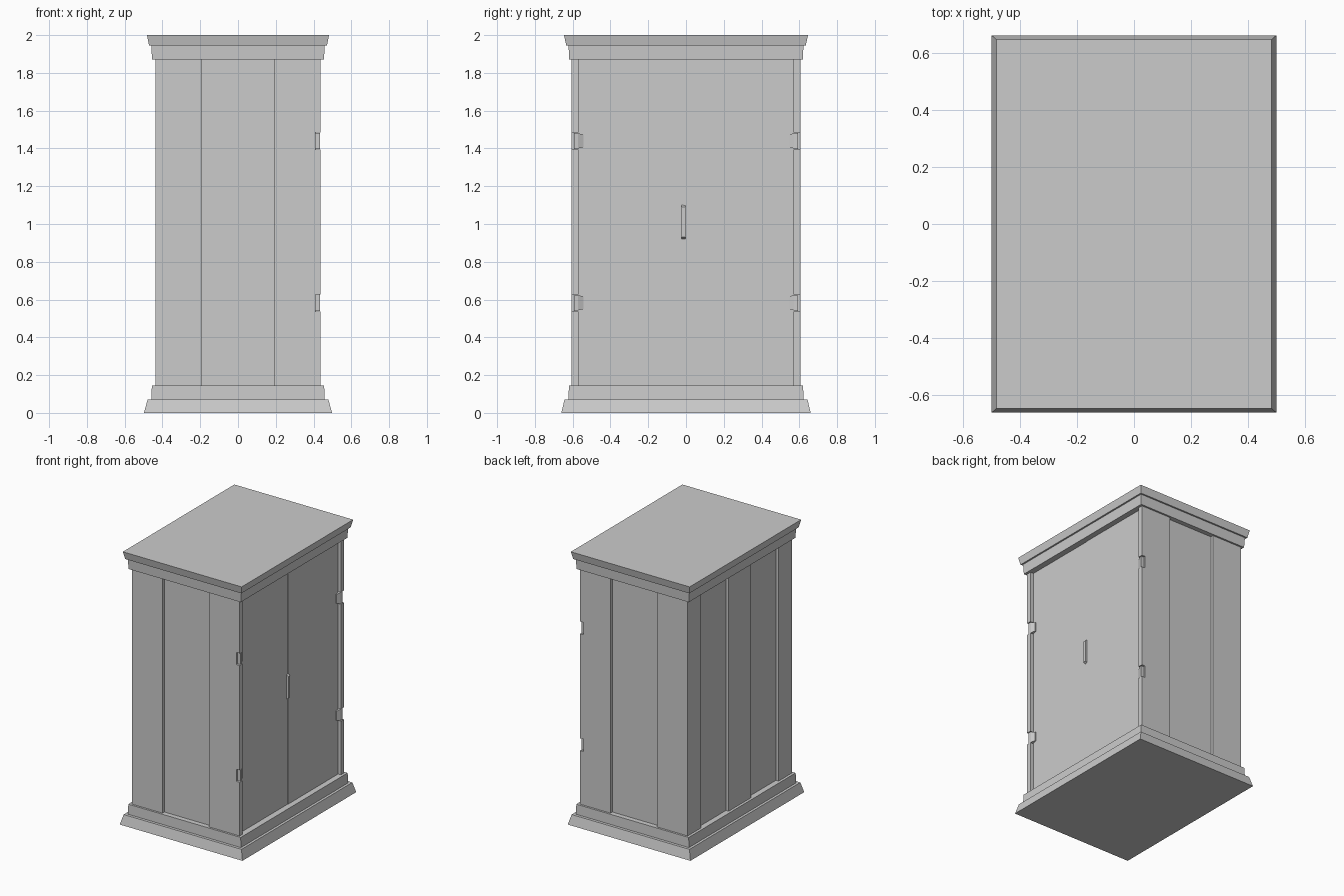
import bpy, bmesh

if "Cube" in bpy.data.objects:
    bpy.data.objects.remove(bpy.data.objects["Cube"])

def finish(name, bm):
    bmesh.ops.recalc_face_normals(bm, faces=bm.faces)
    mesh = bpy.data.meshes.new(name)
    bm.to_mesh(mesh)
    bm.free()
    ob = bpy.data.objects.new(name, mesh)
    bpy.context.collection.objects.link(ob)
    return ob

def loft(name, rings):
    """Closed solid through rings of equal point count."""
    bm = bmesh.new()
    vs = [[bm.verts.new(p) for p in r] for r in rings]
    n = len(vs[0])
    for a, b in zip(vs, vs[1:]):
        for i in range(n):
            j = (i + 1) % n
            bm.faces.new((a[i], a[j], b[j], b[i]))
    bm.faces.new(vs[0][::-1])
    bm.faces.new(vs[-1])
    return finish(name, bm)

def rect(x0, x1, y0, y1, z):
    return [(x0, y0, z), (x1, y0, z), (x1, y1, z), (x0, y1, z)]

def box(name, x0, x1, y0, y1, z0, z1):
    return loft(name, [rect(x0, x1, y0, y1, z0), rect(x0, x1, y0, y1, z1)])

def moulding(name, steps):
    """Stepped rectangular moulding from (half x, half y, z)."""
    return loft(name, [rect(-x, x, -y, y, z) for x, y, z in steps])

# base and crown mouldings
moulding("base_plinth", [(0.498, 0.66, 0), (0.478, 0.643, 0.072),
                         (0.459, 0.622, 0.072), (0.456, 0.62, 0.145)])
moulding("crown", [(0.455, 0.618, 1.87), (0.459, 0.622, 1.945),
                   (0.471, 0.634, 1.945), (0.482, 0.646, 2.0)])

# body: plan outline with recessed panels, extruded between mouldings
X, Y, D, Z0, Z1 = 0.437, 0.605, 0.022, 0.145, 1.87
DOOR = 0.41
half = [(DOOR, 0), (DOOR, 0.57), (X, 0.57), (X, Y), (0.19, Y), (0.19, Y - D),
        (-0.19, Y - D), (-0.19, Y), (-X, Y), (-X, 0.45), (-X + D, 0.45),
        (-X + D, 0.13), (-X, 0.13)]
outline = half + [(x, -y) for x, y in half[:0:-1]]
body = loft("cabinet_body", [[(x, y, z) for x, y in outline] for z in (Z0, Z1)])

# hinge notches in the door posts, with the hinges set into them
for s, side in ((-1, "front"), (1, "back")):
    for zc, level in ((0.583, "lower"), (1.44, "upper")):
        ys = sorted((s * 0.56, s * 0.65))
        cut = box("notch_cutter", DOOR, 0.5, *ys, zc - 0.045, zc + 0.045)
        cut.hide_render = True
        cut.hide_viewport = True
        m = body.modifiers.new("notch", 'BOOLEAN')
        m.operation = 'DIFFERENCE'
        m.solver = 'EXACT'
        m.object = cut
        prof = [(0.543, 0.034), (0.572, 0.04), (0.592, 0.043)]
        loft(f"{side}_{level}_hinge",
             [[(DOOR - 0.005, s * y, zc - h), (DOOR + t, s * y, zc - h),
               (DOOR + t, s * y, zc + h), (DOOR - 0.005, s * y, zc + h)]
              for (y, h), t in zip(prof, (0.008, 0.022, 0.024))])

# paired doors, the back one overlapping slightly
box("front_door", DOOR - 0.02, DOOR + 0.001, -0.57, -0.012, Z0, Z1)
box("back_door", DOOR - 0.02, DOOR + 0.004, -0.012, 0.57, Z0, Z1)

# upright door handle with tapered ends
loft("door_handle", [[(DOOR - 0.005, y, 0.915), (DOOR - 0.005, y, 1.105),
                      (DOOR + 0.016, y, 1.09), (DOOR + 0.016, y, 0.93)]
                     for y in (-0.025, -0.003)])
